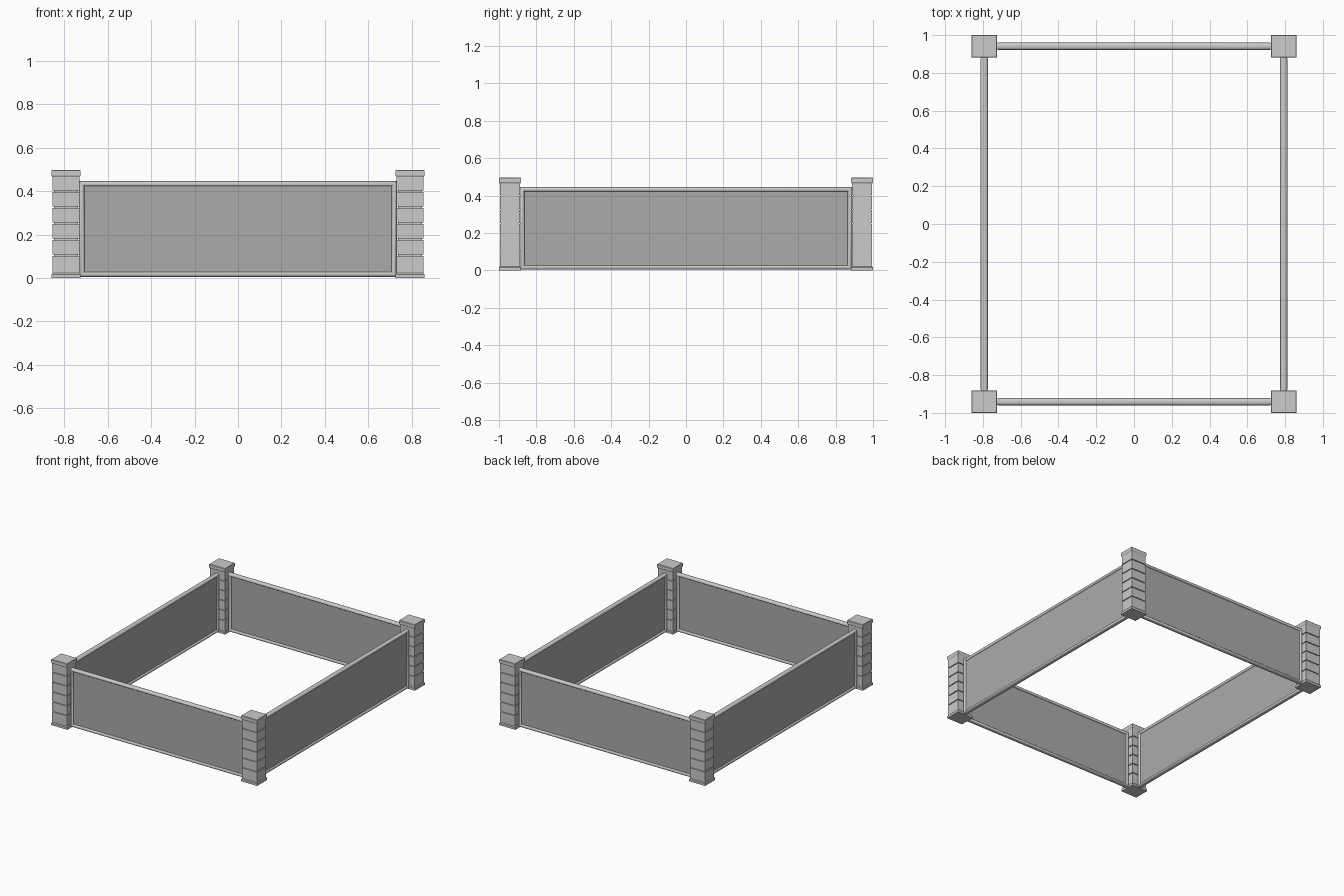
import bpy, bmesh, math
from mathutils import Matrix, Vector

if "Cube" in bpy.data.objects:
    bpy.data.objects.remove(bpy.data.objects["Cube"])

PX, PY = 0.793, 0.941          # post centres
CAP = Vector((0.067, 0.059))   # half size of the cap


def grey(name, v):
    mat = bpy.data.materials.new(name)
    mat.diffuse_color = (v, v, v, 1)
    mat.use_nodes = True
    mat.node_tree.nodes["Principled BSDF"].inputs["Base Color"].default_value = mat.diffuse_color
    return mat


STONE = grey("post_grey", 0.55)
INFILL = grey("panel_grey", 0.41)


def finish(name, bm, mat, matrix=Matrix(), smooth=False):
    bmesh.ops.transform(bm, matrix=matrix, verts=bm.verts)
    bmesh.ops.recalc_face_normals(bm, faces=bm.faces)
    mesh = bpy.data.meshes.new(name)
    bm.to_mesh(mesh)
    bm.free()
    mesh.materials.append(mat)
    obj = bpy.data.objects.new(name, mesh)
    bpy.context.collection.objects.link(obj)
    if smooth:
        bpy.ops.object.select_all(action='DESELECT')
        obj.select_set(True)
        bpy.context.view_layer.objects.active = obj
        bpy.ops.object.shade_smooth_by_angle(angle=math.radians(40))
    return obj


def bridge(bm, a, b):
    n = len(a)
    for i in range(n):
        bm.faces.new((a[i], a[(i + 1) % n], b[(i + 1) % n], b[i]))


# Corner posts: inset profile stacked up z (base plate, grooved blocks, cap)
def post(name, cx, cy):
    prof = [(0, 0), (0.016, 0), (0.022, 0.005)]
    for z in (0.104, 0.178, 0.252, 0.326, 0.400):
        prof += [(z - 0.003, 0.005), (z - 0.003, 0.012),
                 (z + 0.003, 0.012), (z + 0.003, 0.005)]
    prof += [(0.464, 0.005), (0.472, 0), (0.494, 0), (0.497, 0.003)]
    bm = bmesh.new()
    rings = []
    for z, inset in prof:
        hx, hy = CAP.x - inset, CAP.y - inset
        rings.append([bm.verts.new((sx * hx, sy * hy, z))
                      for sx, sy in ((-1, -1), (1, -1), (1, 1), (-1, 1))])
    for a, b in zip(rings, rings[1:]):
        bridge(bm, a, b)
    bm.faces.new(rings[0])
    bm.faces.new(rings[-1])
    return finish(name, bm, STONE, Matrix.Translation((cx, cy, 0)))


# Panel border: rounded section swept round a rectangle, mitred at corners
def frame(name, half, matrix):
    z0, z1, w, t = 0.004, 0.446, 0.025, 0.019
    n = 14
    section = []
    for i in range(n):
        a = 2 * math.pi * (i + 0.5) / n
        section.append((w / 2 - w / 2 * math.cos(a), t * math.sin(a)))
    bm = bmesh.new()
    rings = []
    for sx, sz in ((-1, -1), (1, -1), (1, 1), (-1, 1)):
        rings.append([bm.verts.new((sx * (half - d), y,
                                    z0 + d if sz < 0 else z1 - d))
                      for d, y in section])
    for i in range(4):
        bridge(bm, rings[i], rings[(i + 1) % 4])
    return finish(name, bm, STONE, matrix, smooth=True)


# Recessed flat infill
def panel(name, half, matrix):
    bm = bmesh.new()
    bmesh.ops.create_cube(bm, size=1, matrix=Matrix.Translation((0, 0, 0.225))
                          @ Matrix.Diagonal((2 * half - 0.03, 0.016, 0.41, 1)))
    return finish(name, bm, INFILL, matrix)


for sx, side in ((-1, "left"), (1, "right")):
    for sy, end in ((-1, "front"), (1, "back")):
        post(f"{end}_{side}_post", sx * PX, sy * PY)

for s, end, side in ((-1, "front", "left"), (1, "back", "right")):
    across = Matrix.Translation((0, s * PY, 0))
    along = Matrix.Translation((s * PX, 0, 0)) @ Matrix.Rotation(math.pi / 2, 4, 'Z')
    for label, half, m in ((end, 0.732, across), (side, 0.888, along)):
        frame(f"{label}_panel_frame", half, m)
        panel(f"{label}_panel", half, m)
